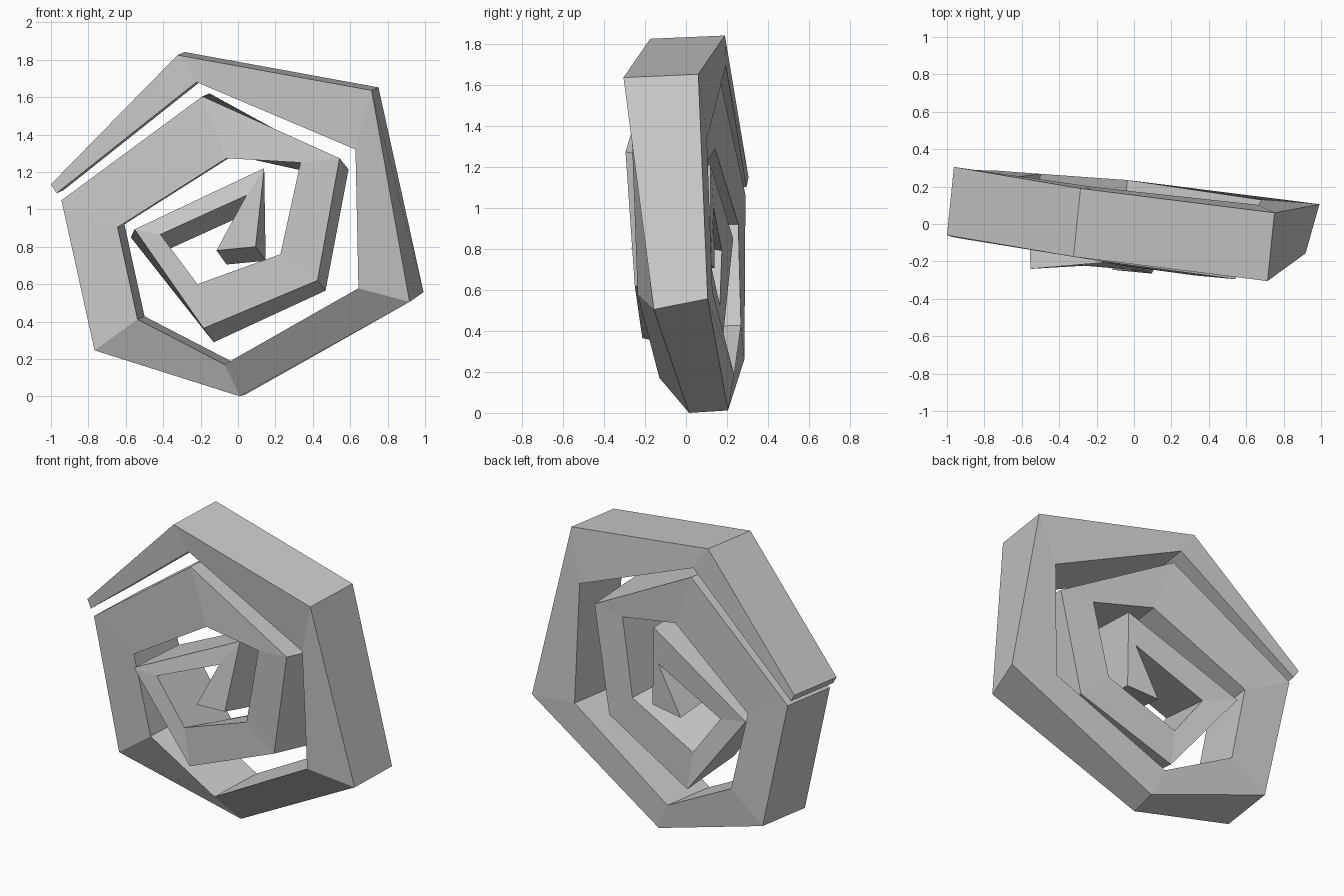
import bpy, bmesh
from mathutils import Vector

if "Cube" in bpy.data.objects:
    bpy.data.objects.remove(bpy.data.objects["Cube"])

# Stations along the coil: front outer corner, front inner corner
OUTER = [(-1.0, -.06, 1.134), (-.323, -.175, 1.825), (.714, -.305, 1.636),
         (.917, -.157, .505), (.01, .015, 0), (-.767, -.08, .246),
         (-.944, -.075, 1.048), (-.19, -.197, 1.604), (.543, -.295, 1.273),
         (.425, -.25, .62), (-.184, -.213, .364), (-.553, -.24, .893),
         (.14, -.18, 1.22), (.094, -.265, .80)]
INNER = [(-.97, -.07, 1.086), (-.222, -.171, 1.68), (.628, -.263, 1.32),
         (.644, -.236, .578), (-.072, -.13, .171), (-.537, -.097, .412),
         (-.644, -.11, .904), (-.062, -.223, 1.273), (.334, -.276, 1.25),
         (.227, -.24, .76), (-.217, -.22, .60), (-.415, -.21, .866),
         (.045, -.25, 1.075), (-.115, -.245, .78)]

# Depth direction of the outer turn and of the tilted inner turn
DEPTH_OUT = Vector((.037, .365, .016))
DEPTH_IN = Vector((.054, .385, -.075))
SPECIAL_OUTER = {3: (.075, .263, .052), 4: (.035, .19, .012),
                 8: (.048, .355, -.06), 9: (.043, .34, -.055),
                 11: (-.02, .47, -.043), 12: (0, .3, -.012)}
SPECIAL_INNER = {8: (.042, .366, -.05), 9: (.06, .36, -.03)}


def section(i):
    """Four corners of the band: outer front, outer back, inner back, inner front."""
    base = DEPTH_OUT if i < 8 else DEPTH_IN
    o, n = Vector(OUTER[i]), Vector(INNER[i])
    return [o, o + Vector(SPECIAL_OUTER.get(i, base)),
            n + Vector(SPECIAL_INNER.get(i, base)), n]


def loft(name, sections):
    bm = bmesh.new()
    rings = [[bm.verts.new(p) for p in s] for s in sections]
    for a, b in zip(rings, rings[1:]):
        for k in range(4):
            m = (k + 1) % 4
            bm.faces.new((a[k], a[m], b[m], b[k]))
    bm.faces.new(rings[0])
    bm.faces.new(rings[-1])
    bmesh.ops.recalc_face_normals(bm, faces=bm.faces)
    mesh = bpy.data.meshes.new(name)
    bm.to_mesh(mesh)
    bm.free()
    obj = bpy.data.objects.new(name, mesh)
    bpy.context.collection.objects.link(obj)
    return obj


# Faceted coil band
loft("spiral_band", [section(i) for i in range(len(OUTER))])
